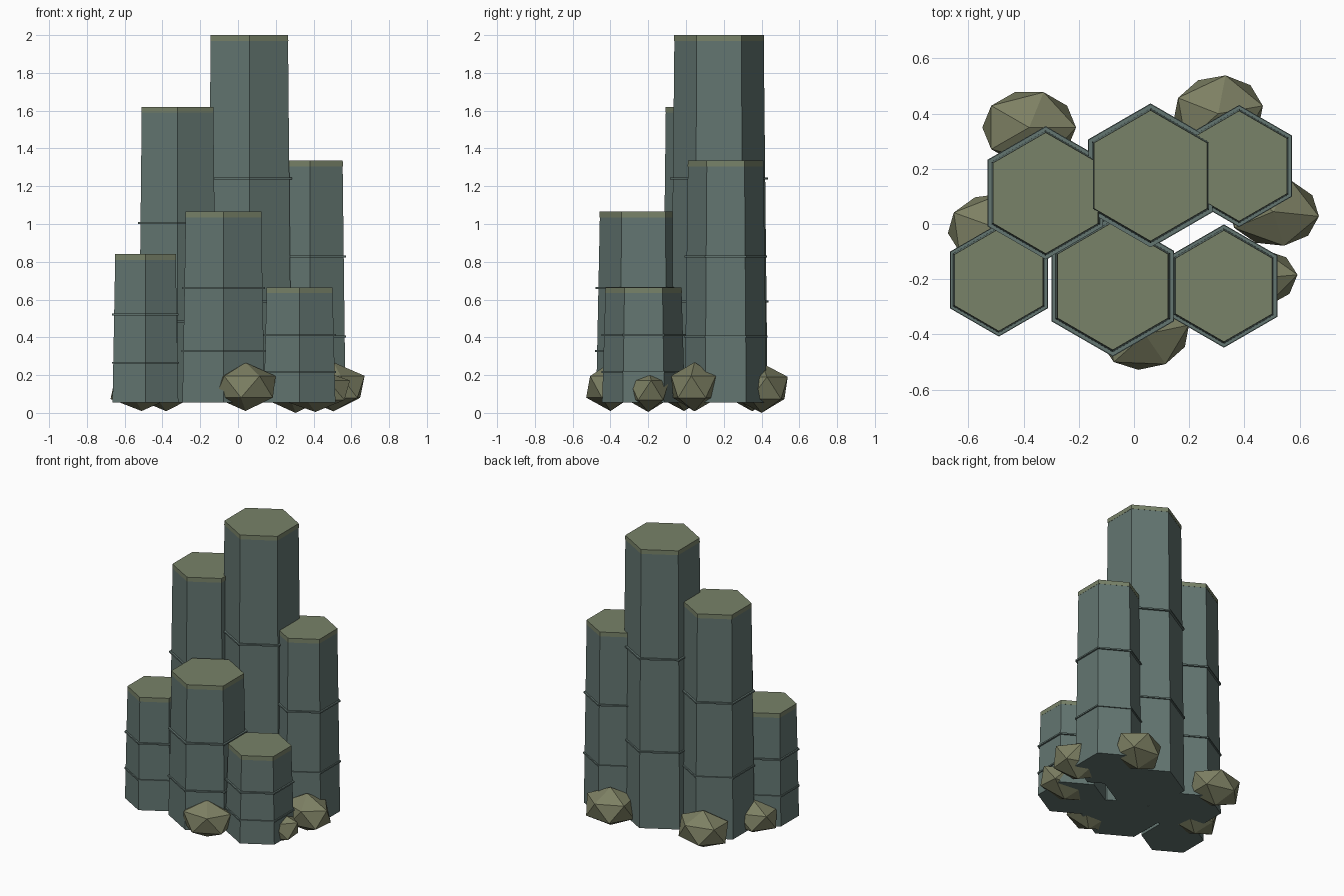
import bpy, math

cube = bpy.data.objects.get("Cube")
if cube:
    bpy.data.objects.remove(cube, do_unlink=True)


def make_material(name, color):
    mat = bpy.data.materials.new(name)
    mat.use_nodes = True
    mat.diffuse_color = (*color, 1)
    mat.node_tree.nodes["Principled BSDF"].inputs["Base Color"].default_value = (*color, 1)
    return mat


basalt = make_material("blue grey basalt", (0.125, 0.180, 0.165))
moss = make_material("dry moss", (0.188, 0.223, 0.140))
stone = make_material("olive stone", (0.205, 0.215, 0.125))


def hex_prism(name, x, y, bottom, top, r_bottom, r_top, mat):
    """Six-sided frustum with corners pointing along y."""
    bpy.ops.mesh.primitive_cone_add(vertices=6, radius1=r_bottom, radius2=r_top,
                                    depth=top - bottom, location=(x, y, (bottom + top) / 2))
    obj = bpy.context.object
    obj.name = name
    obj.data.materials.append(mat)
    return obj


BASE = 0.055      # underside of the columns
CAP = 0.03        # cap thickness
TAPER = 0.92      # top radius relative to the base

# Columns: name, x, y, base radius, height
columns = [
    ("tall", 0.06, 0.175, 0.257, 2.0),
    ("back_right", -0.32, 0.112, 0.238, 1.62),
    ("back_left", 0.381, 0.21, 0.217, 1.335),
    ("front_middle", -0.077, -0.225, 0.251, 1.065),
    ("front_right", -0.49, -0.203, 0.201, 0.84),
    ("front_left", 0.326, -0.225, 0.219, 0.665),
]
for name, x, y, r, h in columns:
    hex_prism(name + "_column", x, y, BASE, h - CAP / 2, r, r * TAPER, basalt)
    hex_prism(name + "_cap", x, y, h - CAP, h, r * (TAPER + 0.006), r * (TAPER + 0.003), moss)
    # Thin joint ridges around the shaft
    for label, z, ridge in (("upper", 0.62 * h, 1.01), ("lower", 0.28 * h + 0.03, 1.02)):
        hex_prism(f"{name}_{label}_ridge", x, y, z - 0.005, z + 0.005,
                  r * ridge, r * ridge, basalt)

# Loose stones around the foot: x, y, centre height, half sizes, turn
stones = [
    (-0.38, 0.35, 0.137, 0.190, 0.150, 0.128, 0),
    (-0.51, -0.01, 0.125, 0.186, 0.135, 0.115, 8),
    (0.04, -0.40, 0.138, 0.182, 0.142, 0.128, 12),
    (0.305, 0.40, 0.132, 0.184, 0.155, 0.132, 10),
    (0.505, 0.045, 0.138, 0.186, 0.140, 0.130, -6),
    (0.41, -0.20, 0.120, 0.205, 0.126, 0.115, 5),
]
for i, (x, y, z, sx, sy, sz, turn) in enumerate(stones, 1):
    bpy.ops.mesh.primitive_ico_sphere_add(subdivisions=1, radius=1, location=(x, y, z))
    obj = bpy.context.object
    obj.name = f"foot_stone_{i}"
    obj.scale = (sx, sy, sz)
    obj.rotation_euler.z = math.radians(turn)
    obj.data.materials.append(stone)
